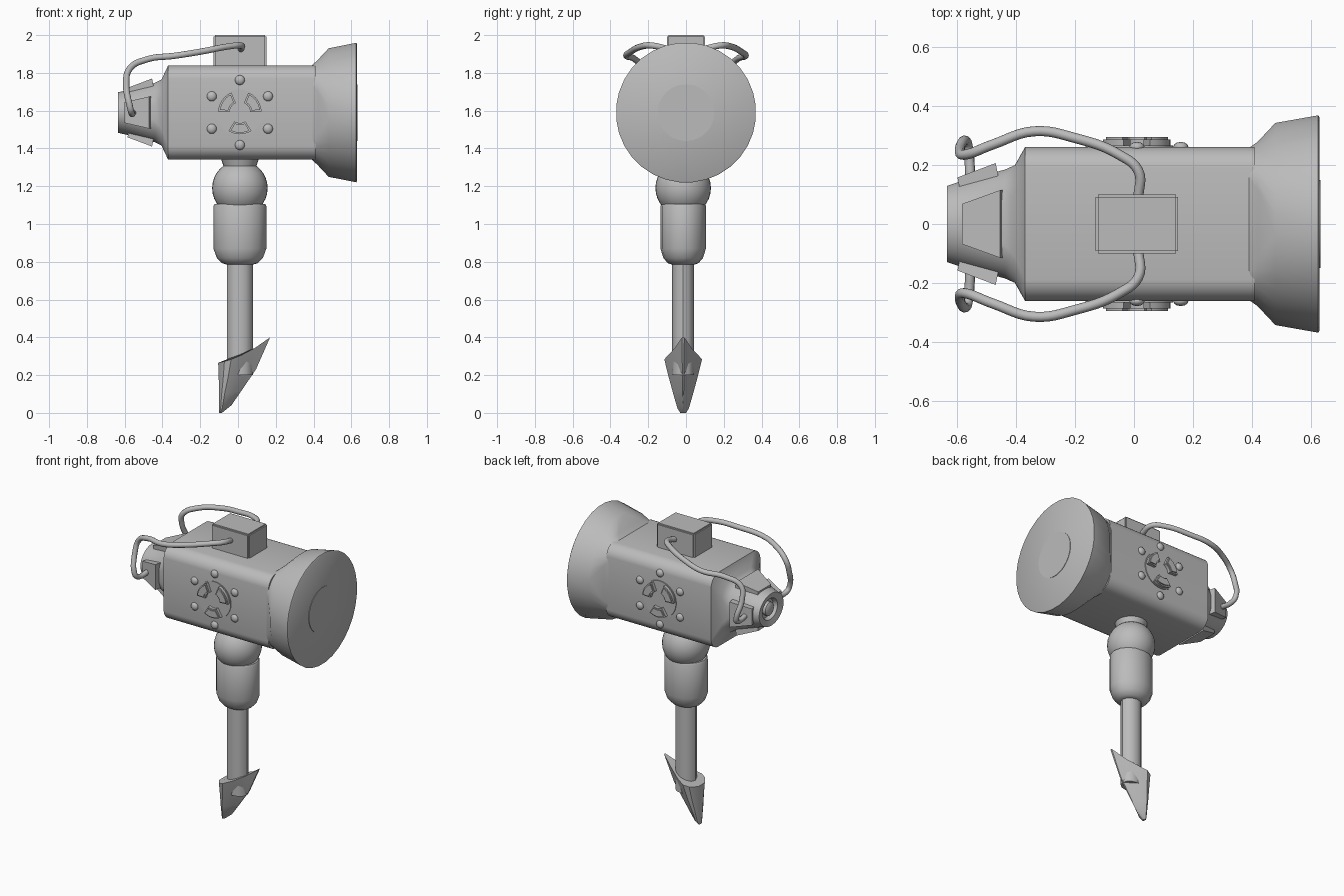
import bpy, bmesh
from math import sin, cos, pi, radians
from mathutils import Matrix, Vector

cube = bpy.data.objects.get("Cube")
if cube:
    bpy.data.objects.remove(cube)

grey = bpy.data.materials.new("plain grey")
grey.use_nodes = True
grey.diffuse_color = (0.5, 0.5, 0.5, 1)
grey.node_tree.nodes["Principled BSDF"].inputs["Base Color"].default_value = (0.5, 0.5, 0.5, 1)

AXIS_Z = 1.59           # height of the lamp's long axis
STEM = Vector((0.01, -0.015, 0))


def finish(name, bm, angle=35):
    bmesh.ops.recalc_face_normals(bm, faces=bm.faces)
    mesh = bpy.data.meshes.new(name)
    bm.to_mesh(mesh)
    bm.free()
    mesh.materials.append(grey)
    ob = bpy.data.objects.new(name, mesh)
    bpy.context.collection.objects.link(ob)
    bpy.ops.object.select_all(action='DESELECT')
    ob.select_set(True)
    bpy.context.view_layer.objects.active = ob
    bpy.ops.object.shade_smooth_by_angle(angle=radians(angle))
    return ob


def loft(name, rings, angle=35):
    """Skin a list of equal-length point rings and cap both ends."""
    bm = bmesh.new()
    loops = [[bm.verts.new(p) for p in ring] for ring in rings]
    for a, b in zip(loops, loops[1:]):
        for i in range(len(a)):
            j = (i + 1) % len(a)
            bm.faces.new((a[i], a[j], b[j], b[i]))
    bm.faces.new(loops[0])
    bm.faces.new(loops[-1])
    return finish(name, bm, angle)


def rounded_ring(x, hy, hz, r, steps=8):
    """Rounded rectangle across the lamp's axis; r equal to the half size gives a circle."""
    ring = []
    for k, (sy, sz) in enumerate(((1, 1), (-1, 1), (-1, -1), (1, -1))):
        for i in range(steps):
            a = (k + (i + 0.5) / steps) * pi / 2
            ring.append((x, sy * (hy - min(r, hy)) + min(r, hy) * cos(a),
                         AXIS_Z + sz * (hz - min(r, hz)) + min(r, hz) * sin(a)))
    return ring


def turned(name, profile, sides, squash):
    """Upright turned part on the stem, narrowed along y."""
    return loft(name, [[STEM + Vector((r * cos(2 * pi * i / sides), squash * r * sin(2 * pi * i / sides), z))
                        for i in range(sides)] for r, z in profile])


def tube(name, points, radius):
    curve = bpy.data.curves.new(name, 'CURVE')
    curve.dimensions = '3D'
    curve.bevel_depth = radius
    curve.bevel_resolution = 3
    curve.resolution_u = 6
    curve.use_fill_caps = True
    spline = curve.splines.new('BEZIER')
    spline.bezier_points.add(len(points) - 1)
    for bp, p in zip(spline.bezier_points, points):
        bp.co = p
        bp.handle_left_type = bp.handle_right_type = 'AUTO'
    curve.materials.append(grey)
    ob = bpy.data.objects.new(name, curve)
    bpy.context.collection.objects.link(ob)


# Lamp housing: boxy barrel with a tapered, recessed tail
loft("housing", [rounded_ring(*s) for s in (
    (-0.60, 0.07, 0.06, 0.07), (-0.625, 0.08, 0.07, 0.08), (-0.635, 0.13, 0.108, 0.13),
    (-0.59, 0.145, 0.118, 0.14), (-0.44, 0.185, 0.158, 0.13), (-0.405, 0.2, 0.175, 0.1),
    (-0.37, 0.262, 0.25, 0.08), (0.41, 0.262, 0.25, 0.08))])

# Flared bell and its raised lens disc
loft("bell", [rounded_ring(*s) for s in (
    (0.385, 0.255, 0.245, 0.1), (0.42, 0.28, 0.277, 0.18), (0.48, 0.345, 0.342, 0.345),
    (0.626, 0.371, 0.371, 0.371), (0.63, 0.365, 0.365, 0.365))])
loft("lens_disc", [rounded_ring(x, 0.15, 0.15, 0.15) for x in (0.62, 0.633)])

# Button in the tail recess
loft("tail_button", [rounded_ring(x, r, r, r) for x, r in
                     ((-0.59, 0.045), (-0.622, 0.045), (-0.632, 0.03))])

# Four flared flaps around the tail, each a tapered plate
for k, side in enumerate(("left", "top", "right", "bottom")):
    wide = k % 2
    reach = 0 if not wide else -0.027
    shift = 0 if not wide else 0.015
    w0, w1 = (0.068, 0.115) if wide else (0.055, 0.085)
    bm = bmesh.new()
    rings = []
    for x, out, w in ((-0.6 + shift, 0.158, w0), (-0.47 + shift, 0.207, w1)):
        rings.append([bm.verts.new((x + dx, out + reach - d, w * s))
                      for d, dx, s in ((0, 0, -1), (0, 0, 1), (0.05, 0.01, 1), (0.05, 0.01, -1))])
    for i in range(4):
        j = (i + 1) % 4
        bm.faces.new((rings[0][i], rings[0][j], rings[1][j], rings[1][i]))
    for ring in rings:
        bm.faces.new(ring)
    bm.transform(Matrix.Translation((0, 0, AXIS_Z)) @ Matrix.Rotation(k * pi / 2, 4, 'X'))
    finish(side + "_tail_flap", bm)

# Top mounting block with softened edges
bm = bmesh.new()
bmesh.ops.create_cube(bm, size=1, matrix=Matrix.Translation((0.01, 0, 1.9))
                      @ Matrix.Diagonal((0.28, 0.2, 0.2, 1)))
bmesh.ops.bevel(bm, geom=bm.edges[:], offset=0.008, segments=2, affect='EDGES')
finish("top_block", bm)

# Mirrored wire handles from the block to the tail
path = ((0.015, 0.09, 1.925), (0.015, 0.18, 1.945), (-0.05, 0.235, 1.94), (-0.2, 0.292, 1.912),
        (-0.34, 0.315, 1.89), (-0.48, 0.27, 1.872), (-0.575, 0.235, 1.82), (-0.592, 0.25, 1.74),
        (-0.572, 0.283, 1.62), (-0.565, 0.265, 1.592), (-0.555, 0.15, 1.59))
for side, s in (("left", 1), ("right", -1)):
    tube(side + "_wire_handle", [(x, s * y, z) for x, y, z in path], 0.017)


def wedge(inner, outer, a0, a1, depth, steps=6):
    """Fan blade: ring sector with thickness and a bevelled outer face."""
    bm = bmesh.new()
    arc = [radians(a0 + (a1 - a0) * i / steps) for i in range(steps + 1)]
    pts = [(outer * cos(a), outer * sin(a)) for a in arc]
    pts += [(inner * cos(a), inner * sin(a)) for a in reversed(arc)]
    face = bm.faces.new([bm.verts.new((x, 0, z)) for x, z in pts])
    ext = bmesh.ops.extrude_face_region(bm, geom=[face])
    top = [v for v in ext["geom"] if isinstance(v, bmesh.types.BMVert)]
    bmesh.ops.translate(bm, verts=top, vec=(0, -depth, 0))
    rim = [e for e in bm.edges if all(v in top for v in e.verts)]
    bmesh.ops.bevel(bm, geom=rim, offset=0.008, segments=2, affect='EDGES')
    return bm


# Fan emblem and rivets on both flanks
for side, s in (("right", -1), ("left", 1)):
    place = Matrix.Translation((0.01, 0, AXIS_Z)) @ Matrix.Diagonal((1, -s, 1, 1))
    bm = bmesh.new()
    bmesh.ops.create_cone(bm, cap_ends=True, segments=32, radius1=0.122, radius2=0.122, depth=0.02,
                          matrix=Matrix.Translation((0, -0.257, 0)) @ Matrix.Rotation(pi / 2, 4, 'X'))
    bm.transform(place)
    finish(side + "_fan_disc", bm)
    for n, mid in enumerate((35, 145, 270)):
        bm = wedge(0.055, 0.115, mid - 32, mid + 32, 0.035)
        bm.transform(place @ Matrix.Translation((0, -0.26, 0)))
        finish(f"{side}_fan_blade_{n + 1}", bm)
    for n in range(6):
        a = radians(30 + 60 * n)
        bm = bmesh.new()
        bmesh.ops.create_uvsphere(bm, u_segments=12, v_segments=8, radius=0.026)
        bm.transform(place @ Matrix.Translation((0.172 * cos(a), -0.262, 0.172 * sin(a)))
                     @ Matrix.Diagonal((1, 0.65, 1, 1)))
        finish(f"{side}_rivet_{n + 1}", bm, 60)

# Swivel ball, neck, socket cup and stake
bm = bmesh.new()
bmesh.ops.create_uvsphere(bm, u_segments=32, v_segments=16, radius=0.147,
                          matrix=Matrix.Translation(STEM + Vector((0, 0, 1.19))))
finish("swivel_ball", bm, 60)
turned("neck", ((0.085, 1.3), (0.1, 1.345)), 24, 1)
turned("socket_cup", ((0.07, 0.785), (0.095, 0.793), (0.122, 0.82), (0.14, 0.87), (0.14, 1.095),
                      (0.134, 1.105)), 16, 0.86)
turned("stake", ((0.069, 0.2), (0.069, 0.82)), 12, 0.84)

# Slanted spike: pointed outline swept from the tip to a tilted top
outline = ((0, 0.35), (0.12, 0.85), (0.25, 1), (0.45, 0.8), (0.7, 0.45), (1, 0.06))
outline += tuple((u, -v) for u, v in reversed(outline))
loft("ground_spike", [[(xl + (xr - xl) * u, STEM.y + hy * v, zl + (zr - zl) * u * (0.4 + 0.6 * u))
                       for u, v in outline]
                      for xl, zl, xr, zr, hy in (
    (-0.1, 0, -0.085, 0, 0.015), (-0.1, 0.02, -0.035, 0.04, 0.03), (-0.101, 0.1, 0.02, 0.12, 0.053),
    (-0.102, 0.18, 0.095, 0.23, 0.076), (-0.105, 0.265, 0.17, 0.4, 0.1))])
